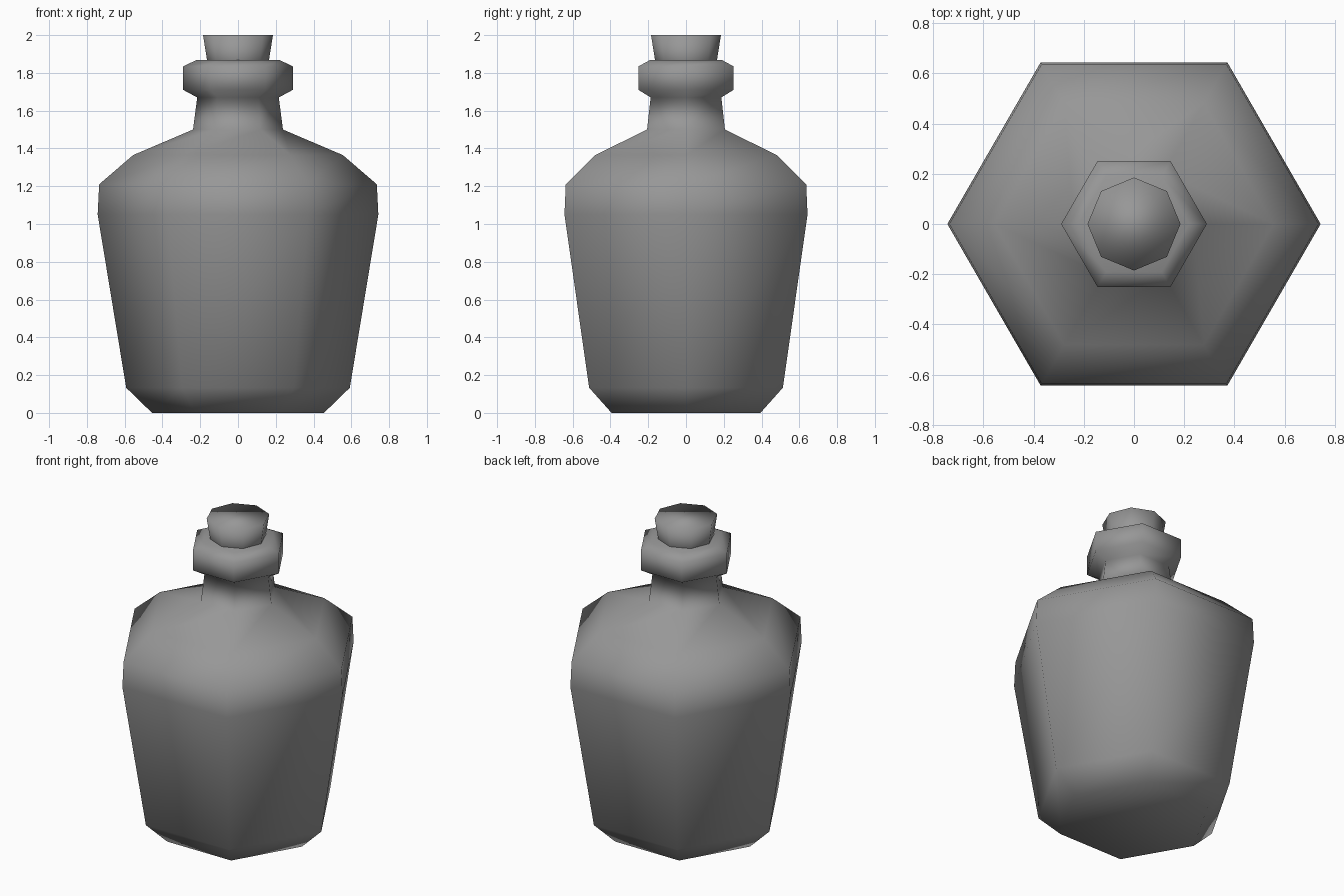
import bpy
import bmesh
from math import cos, sin, tau

if "Cube" in bpy.data.objects:
    bpy.data.objects.remove(bpy.data.objects["Cube"])

# Dark grey surface shared by both parts
grey = bpy.data.materials.new("dark_grey")
grey.diffuse_color = (0.31, 0.31, 0.31, 1)
grey.use_nodes = True
grey.node_tree.nodes["Principled BSDF"].inputs["Base Color"].default_value = grey.diffuse_color


def lathe(name, profile, sides):
    """Closed solid from (radius, z) rings, corners starting on the x axis."""
    bm = bmesh.new()
    rings = [[bm.verts.new((r * cos(tau * i / sides), r * sin(tau * i / sides), z))
              for i in range(sides)] for r, z in profile]
    for low, high in zip(rings, rings[1:]):
        for i in range(sides):
            j = (i + 1) % sides
            bm.faces.new((low[i], low[j], high[j], high[i]))
    bm.faces.new(rings[0][::-1])
    bm.faces.new(rings[-1])
    for f in bm.faces:
        f.smooth = True
    mesh = bpy.data.meshes.new(name)
    bm.to_mesh(mesh)
    bm.free()
    mesh.materials.append(grey)
    obj = bpy.data.objects.new(name, mesh)
    bpy.context.collection.objects.link(obj)
    return obj


# Six-sided bottle: base, body, shoulder, neck and lip
lathe("bottle", [(0.455, 0), (0.592, 0.133), (0.743, 1.05), (0.735, 1.21),
                 (0.555, 1.365), (0.238, 1.50), (0.216, 1.67), (0.29, 1.71),
                 (0.29, 1.835), (0.22, 1.868)], 6)

# Eight-sided tapered stopper, sunk into the lip
lathe("cork", [(0.15, 1.78), (0.185, 2.0)], 8)
